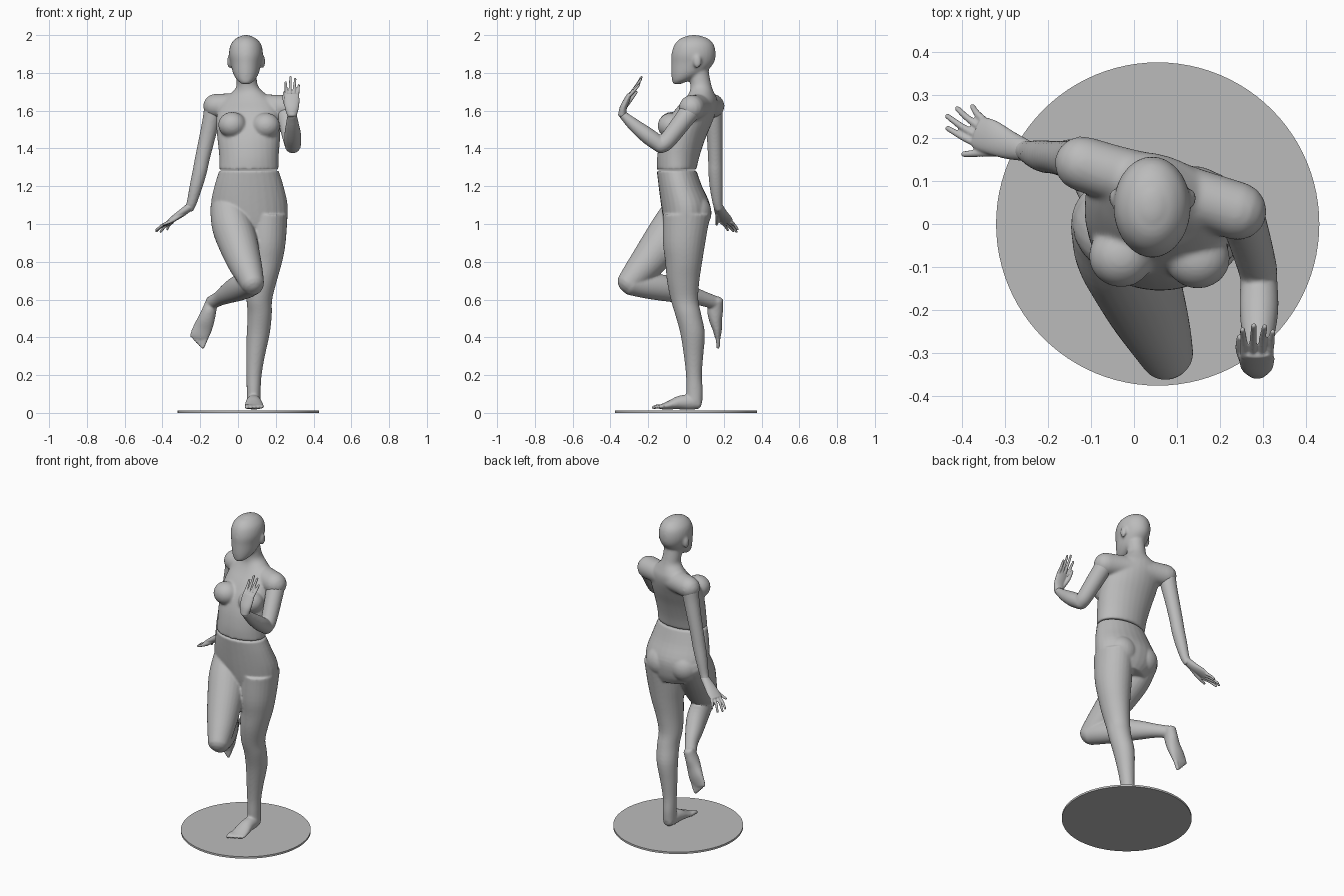
import bpy, bmesh, math
from mathutils import Vector, Matrix

gray = bpy.data.materials.new("matte gray")
gray.diffuse_color = (0.5, 0.5, 0.5, 1)


def spline(pts, sub):
    """Catmull-Rom through rings (x, y, z, half width, half depth, twist)."""
    p = [Vector(tuple(q) + (0,) * (6 - len(q))) for q in pts]
    p = [p[0] * 2 - p[1]] + p + [p[-1] * 2 - p[-2]]
    out = []
    for i in range(1, len(p) - 2):
        a, b, c, d = p[i - 1:i + 3]
        for k in range(sub):
            t = k / sub
            out.append(0.5 * (2 * b + (c - a) * t + (2 * a - 5 * b + 4 * c - d) * t * t
                              + (3 * b - a - 3 * c + d) * t ** 3))
    return out + [p[-2]]


def loft(bm, pts, side=(1, 0, 0), axis=None, cap=0.5, sub=4, n=28):
    rows = spline(pts, sub)
    cen = [Vector(r[:3]) for r in rows]
    rings = []
    for i, r in enumerate(rows):
        t = cen[min(i + 1, len(cen) - 1)] - cen[max(i - 1, 0)]
        t = Vector(axis) if axis else t.normalized()
        rings.append((cen[i], t, r[3], r[4], r[5]))

    def dome(ring, sign):
        c, t, a, b, w = ring
        return [(c + t * sign * min(a, b) * cap * math.sin(k), t,
                 a * math.cos(k), b * math.cos(k), w) for k in (0.4, 0.8, 1.2, 1.45)]
    if cap:
        rings = dome(rings[0], -1)[::-1] + rings + dome(rings[-1], 1)
    loops = []
    for c, t, a, b, w in rings:
        u = Vector(side)
        u = (u - t * u.dot(t)).normalized()
        u = Matrix.Rotation(math.radians(w), 3, t) @ u
        v = t.cross(u)
        loops.append([bm.verts.new(c + u * a * math.cos(2 * math.pi * k / n)
                                   + v * b * math.sin(2 * math.pi * k / n)) for k in range(n)])
    for p, q in zip(loops, loops[1:]):
        for k in range(n):
            bm.faces.new((p[k], p[(k + 1) % n], q[(k + 1) % n], q[k]))
    bm.faces.new(loops[0][::-1])
    bm.faces.new(loops[-1])


def ball(bm, pos, size):
    m = Matrix.Translation(pos) @ Matrix.Diagonal((*size, 1))
    bmesh.ops.create_uvsphere(bm, u_segments=28, v_segments=18, radius=1, matrix=m)


def digit(bm, pts, r0, r1):
    k = len(pts) - 1
    rows = [(*p, r0 + (r1 - r0) * i / k, r0 + (r1 - r0) * i / k) for i, p in enumerate(pts)]
    loft(bm, rows, side=(0.8, 0.55, 0.1), cap=0.9, n=12)


def finish(name, bm, voxel, rounds):
    """Fuse the overlapping volumes into one smooth skin."""
    bmesh.ops.recalc_face_normals(bm, faces=bm.faces)
    me = bpy.data.meshes.new(name)
    bm.to_mesh(me)
    bm.free()
    me.materials.append(gray)
    ob = bpy.data.objects.new(name, me)
    bpy.context.collection.objects.link(ob)
    r = ob.modifiers.new("fuse", 'REMESH')
    r.mode = 'VOXEL'
    r.voxel_size = voxel
    r.use_smooth_shade = True
    s = ob.modifiers.new("soften", 'SMOOTH')
    s.factor = 0.5
    s.iterations = rounds


# base disc
bpy.ops.mesh.primitive_cylinder_add(vertices=96, radius=0.375, depth=0.012, location=(0.055, 0, 0.006))
disc = bpy.context.object
disc.name = "base_disc"
disc.data.materials.append(gray)
bpy.ops.object.shade_smooth_by_angle()

# upper body: twisted torso, shoulders, chest, neck, head, ears
UP = (0, 0, 1)
bm = bmesh.new()
loft(bm, [(.058, -.05, 1.288, .157, .105, 0), (.058, -.04, 1.36, .158, .112, -4),
          (.057, -.017, 1.45, .167, .118, -8), (.055, .015, 1.53, .172, .118, -11),
          (.055, .05, 1.6, .168, .105, -17), (.055, .075, 1.65, .145, .085, -18),
          (.053, .083, 1.69, .095, .066, -18), (.05, .08, 1.725, .06, .057, -10),
          (.045, .072, 1.77, .054, .055, 0), (.043, .06, 1.83, .054, .057, 0)], axis=UP, cap=0)
loft(bm, [(-.12, .14, 1.625, .064, .064), (-.04, .115, 1.625, .066, .066), (.055, .088, 1.622, .07, .066),
          (.15, .06, 1.62, .066, .066), (.24, .03, 1.615, .068, .068)], side=(0, 1, 0), cap=1)
ball(bm, (-.03, -.075, 1.525), (.075, .072, .068))
ball(bm, (.148, -.08, 1.52), (.075, .07, .068))
loft(bm, [(.042, -.045, 1.745, .028, .025), (.042, -.02, 1.765, .05, .055), (.042, .01, 1.8, .069, .088),
          (.042, .034, 1.85, .081, .112), (.042, .04, 1.9, .09, .117), (.042, .043, 1.95, .081, .104),
          (.042, .043, 1.982, .054, .073), (.042, .043, 1.995, .026, .036)], axis=UP, cap=.2)
for x in (-.045, .131):
    ball(bm, (x, .06, 1.86), (.013, .022, .036))
finish("upper_body", bm, .007, 10)

# lower body: pelvis, standing leg, raised thigh and shin
bm = bmesh.new()
loft(bm, [(.058, -.05, 1.283, .157, .105), (.058, -.03, 1.2, .183, .115), (.06, -.002, 1.1, .203, .13),
          (.068, .003, 1.01, .188, .12), (.08, 0, .95, .13, .1)], axis=UP, cap=0)
ball(bm, (-.025, .045, 1.06), (.09, .085, .09))
ball(bm, (.135, .05, 1.06), (.095, .085, .095))
loft(bm, [(.155, .003, 1.05, .108, .125), (.147, -.01, .9, .105, .112), (.14, -.012, .8, .094, .098),
          (.126, -.015, .7, .08, .086), (.113, -.008, .6, .068, .073), (.115, .012, .52, .064, .069),
          (.107, .035, .42, .061, .065), (.093, .04, .3, .049, .051), (.085, .042, .2, .04, .042),
          (.083, .045, .12, .037, .044), (.083, .045, .06, .036, .042)], axis=UP, cap=0)
loft(bm, [(-.05, 0, 1.08, .098, .11), (-.03, -.06, .99, .108, .115), (0, -.125, .9, .104, .108),
          (.03, -.195, .81, .092, .095), (.055, -.252, .745, .078, .08), (.075, -.3, .69, .064, .066)], cap=.9)
loft(bm, [(.08, -.3, .685, .06, .06), (.045, -.21, .672, .062, .066), (0, -.11, .66, .06, .069),
          (-.05, -.01, .635, .051, .056), (-.095, .08, .608, .038, .041), (-.138, .15, .585, .034, .036)])

# standing foot
loft(bm, [(.083, .068, .05, .03, .03), (.083, .03, .056, .037, .04), (.083, -.03, .055, .042, .037),
          (.085, -.08, .043, .049, .025), (.087, -.12, .034, .052, .016), (.087, -.138, .032, .05, .012)])
for i in range(5):
    x, y = .047 + i * .02, -.172 + .008 * i
    digit(bm, [(x, -.12, .034), (x, y * .5 - .065, .034), (x, y, .029)], .013 - .001 * i, .011 - .001 * i)

# raised foot
s = (.9, 0, -.43)
loft(bm, [(-.135, .168, .6, .031, .031), (-.15, .155, .55, .037, .042), (-.166, .156, .5, .044, .036),
          (-.186, .165, .45, .05, .026), (-.204, .168, .41, .05, .017), (-.209, .17, .395, .047, .013)], side=s)
for i in range(5):
    b = Vector((-.206, .17, .402)) + Vector(s) * (.037 - .019 * i)
    d = Vector((-.35, 0, -.94)) * (.042 - .006 * i)
    digit(bm, [b, b + d * .5, b + d], .013 - .001 * i, .01 - .0008 * i)
finish("lower_body", bm, .006, 7)

# hanging arm
bm = bmesh.new()
loft(bm, [(-.13, .145, 1.61, .05, .05), (-.142, .147, 1.55, .046, .046), (-.165, .152, 1.45, .042, .041),
          (-.19, .155, 1.34, .039, .038), (-.202, .156, 1.28, .038, .038), (-.222, .16, 1.2, .034, .035),
          (-.243, .166, 1.12, .027, .027), (-.258, .174, 1.08, .024, .022)])
finish("hanging_arm", bm, .006, 4)

# bent arm
bm = bmesh.new()
loft(bm, [(.245, .03, 1.605, .055, .055), (.26, -.01, 1.555, .051, .051), (.275, -.06, 1.49, .048, .048),
          (.287, -.105, 1.435, .045, .045), (.29, -.135, 1.415, .042, .042)], cap=.9)
loft(bm, [(.29, -.13, 1.415, .043, .042), (.29, -.2, 1.465, .045, .043), (.288, -.27, 1.52, .036, .035),
          (.287, -.32, 1.565, .027, .025), (.287, -.335, 1.58, .025, .022)])
finish("bent_arm", bm, .006, 4)

# lowered hand
bm = bmesh.new()
loft(bm, [(-.25, .17, 1.095, .025, .022), (-.295, .185, 1.06, .034, .02), (-.335, .203, 1.032, .04, .016),
          (-.362, .213, 1.012, .038, .012)], side=(.3, .95, 0))
for b, t in [((-.365, .186, 1.01), (-.432, .222, .968)), ((-.365, .205, 1.008), (-.433, .25, .962)),
             ((-.357, .224, 1.008), (-.41, .268, .958)), ((-.348, .24, 1.01), (-.375, .273, .972))]:
    m = (Vector(b) + Vector(t)) / 2 + Vector((-.003, 0, .004))
    digit(bm, [b, m, t], .0095, .0065)
digit(bm, [(-.295, .17, 1.055), (-.345, .166, 1.02), (-.395, .162, .998)], .014, .007)
finish("lowered_hand", bm, .0035, 3)

# raised hand
bm = bmesh.new()
loft(bm, [(.286, -.338, 1.575, .026, .022), (.285, -.332, 1.615, .037, .019), (.285, -.314, 1.655, .041, .016),
          (.285, -.3, 1.685, .038, .012)])
for i, (x, y, z) in enumerate([(.252, -.245, 1.75), (.278, -.236, 1.778), (.303, -.238, 1.768), (.322, -.25, 1.735)]):
    bx = .256 + i * .0195
    digit(bm, [(bx, -.305, 1.675), ((bx + x) / 2, y * .5 - .146, (z + 1.675) / 2 + .004), (x, y, z)], .0095, .0065)
digit(bm, [(.262, -.325, 1.62), (.246, -.292, 1.66), (.245, -.262, 1.698)], .014, .007)
finish("raised_hand", bm, .0035, 3)
